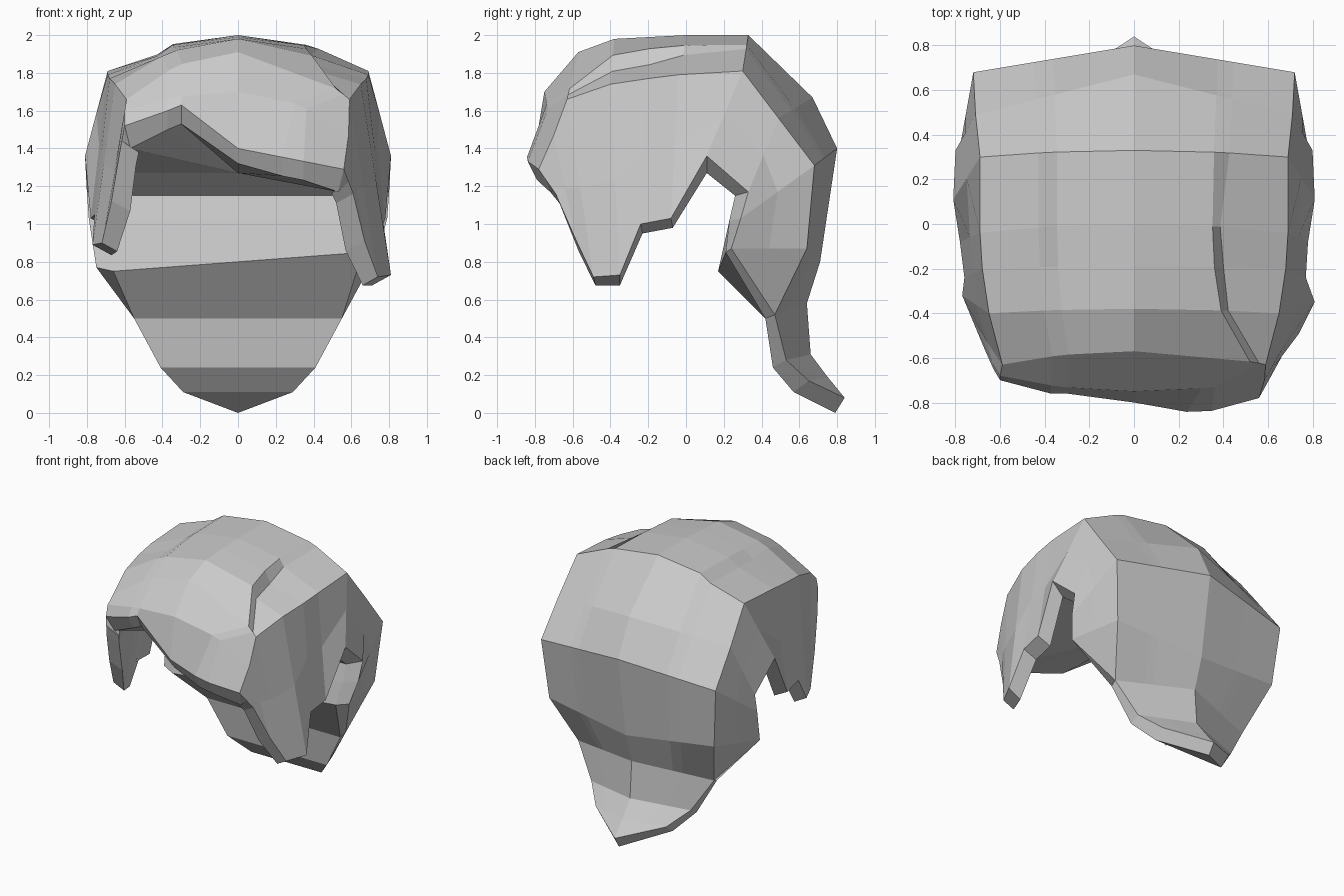
import bpy, bmesh
from mathutils import Vector as V

if "Cube" in bpy.data.objects:
    bpy.data.objects.remove(bpy.data.objects["Cube"])

# Ribs from the fringe over the crown to the nape tip:
# centre (y, z), top/side crease (x, y, z), lower side hem (x, y, z)
RIBS = [
    ((-.80, 1.40), (.56, -.78, 1.29), (.61, -.69, 1.16)),
    ((-.75, 1.70), (.585, -.70, 1.47), (.67, -.58, .91)),
    ((-.57, 1.91), (.59, -.63, 1.66), (.74, -.49, .72)),
    ((-.38, 1.98), (.65, -.40, 1.74), (.81, -.35, .73)),
    ((-.19, 1.99), (.68, -.20, 1.77), (.77, -.24, 1.00)),
    ((0, 2.00), (.69, -.04, 1.79), (.78, -.08, 1.03)),
    ((.33, 2.00), (.69, .30, 1.81), (.81, .11, 1.36)),
    ((.67, 1.67), (.71, .49, 1.56), (.80, .33, 1.17)),
    ((.80, 1.40), (.72, .68, 1.31), (.79, .29, 1.03)),
    ((.71, .80), (.68, .64, .87), (.75, .24, .87)),
    ((.64, .58), (.56, .47, .52), (.56, .47, .52)),
    ((.66, .31), (.41, .53, .28), None),
    ((.75, .19), (.29, .65, .17), None),
    ((.84, .08), (0, .84, .08), None),
]
# Raised fringe and shorter lock on the left side
LEFT_CREASE = {0: (.60, -.70, 1.52), 1: (.60, -.68, 1.60)}
LEFT_HEM = {0: (.63, -.65, 1.36), 1: (.67, -.56, 1.12), 2: (.72, -.44, .90),
            3: (.77, -.32, .89), 4: (.76, -.24, 1.05), 9: (.75, .20, .77)}
# Parting step on the right: rib -> (upper edge, lower edge, drop)
STEP = {0: (.42, .62, 0), 2: (.88, .95, 0), 3: (.60, .65, .07),
        4: (.53, .59, .07), 5: (.51, .56, .04)}
# Inner hem offsets (x, y, z) by rib
INSET = {2: (-.08, .01, -.045), 3: (-.10, 0, -.055), 6: (-.09, 0, -.09),
         7: (-.09, -.07, -.02), 8: (-.09, -.06, -.01), 9: (-.09, -.03, -.02),
         10: (-.01, -.05, -.02), 11: (0, -.07, -.04), 12: (0, -.08, -.06),
         13: (0, -.05, -.08)}


def rib_points(i, side):
    (cy, cz), crease, hem = RIBS[i]
    if side < 0:
        crease, hem = LEFT_CREASE.get(i, crease), LEFT_HEM.get(i, hem)
    c, s = V((0, cy, cz)), V(crease)
    power = 2 if 0 < i < 7 else 1
    ta, tb, drop = STEP.get(i, (.52, .62, 0)) if side > 0 else (.5, .62, .03 * (i in (4, 5, 6)))
    pts = [c]
    for t in (ta, tb):
        p = c + (s - c) * t ** power
        p.x = s.x * t
        if i == 0:
            p.y -= .05
            if side < 0:
                p.y, p.z = -.76, 1.63 - (t - .5) * .25
        pts.append(p)
    pts[2].z -= drop
    pts.append(s)
    if hem:
        h = V(hem)
        pts += [s.lerp(h, .5), h]
    return pts


bm = bmesh.new()


def face(*verts):
    bm.faces.new(verts)


inner, roof = {}, {}
for side in (1, -1):
    def vert(p):
        return bm.verts.new((p.x * side, p.y, p.z))

    # Outer hair surface
    grid = [[vert(p) for p in rib_points(i, side)] for i in range(len(RIBS))]
    for a, b in zip(grid, grid[1:]):
        for j in range(min(len(a), len(b)) - 1):
            face(a[j], a[j + 1], b[j + 1], b[j])

    # Thick rim along the fringe, lock and back hem
    fringe_in = [(0, .05, -.08), (0, .05, -.10), (0, .05, -.10),
                 (-.03, .06, -.12), (-.09, .02, -.06), (-.09, .02, -.05)]
    chain = grid[0] + [row[-1] for row in grid[1:]]
    shifts = fringe_in + [INSET.get(i, (-.10, .01, -.05)) for i in range(1, len(RIBS))]
    inn = []
    for v, d in zip(chain, shifts):
        inn.append(bm.verts.new(v.co + V((d[0] * side, d[1], d[2]))))
    for k in range(len(chain) - 1):
        face(chain[k], chain[k + 1], inn[k + 1], inn[k])

    # Inner wall of the front lock, up to the roof of the opening
    first, last = 3, 11
    rf = [inn[first]]
    for k in range(first + 1, last):
        rf.append(bm.verts.new(inn[first].co.lerp(inn[last].co, (k - first) / (last - first))))
    rf.append(inn[last])
    for k in range(first, last):
        j = k - first
        face(*dict.fromkeys([inn[k], inn[k + 1], rf[j + 1], rf[j]]))
    inner[side], roof[side] = inn, rf

# Roof of the opening, fanned from the middle of its rear edge
mid = bm.verts.new((roof[1][-1].co + roof[-1][-1].co) / 2)
for s in (1, -1):
    edge = inner[s][:3] + roof[s]
    for a, b in zip(edge, edge[1:]):
        face(a, b, mid)

# Underside strips at the back, spanning left to right
R, L = inner[1][11:], inner[-1][11:]
face(R[0], mid, L[0], L[1], R[1])
for k in range(1, len(R) - 1):
    face(R[k], L[k], L[k + 1], R[k + 1])

bmesh.ops.remove_doubles(bm, verts=bm.verts, dist=.003)
bmesh.ops.recalc_face_normals(bm, faces=bm.faces)
mesh = bpy.data.meshes.new("hair")
bm.to_mesh(mesh)
bm.free()
hair = bpy.data.objects.new("hair", mesh)
bpy.context.collection.objects.link(hair)
